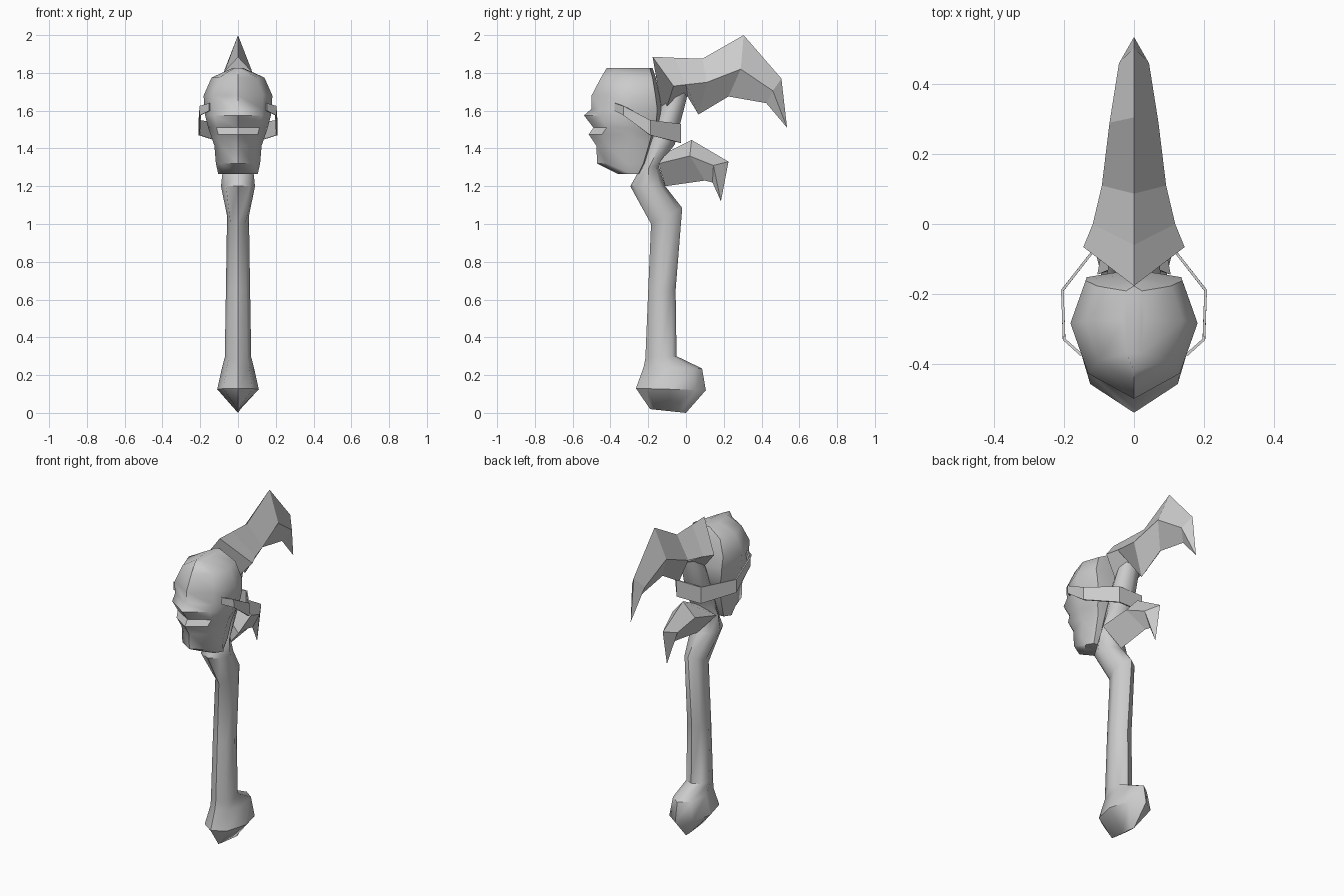
import bpy, bmesh, math

if "Cube" in bpy.data.objects:
    bpy.data.objects.remove(bpy.data.objects["Cube"], do_unlink=True)

GREY = (0.6, 0.6, 0.6, 1.0)
bone = bpy.data.materials.new("bone_grey")
bone.use_nodes = True
bone.diffuse_color = GREY
bone.node_tree.nodes["Principled BSDF"].inputs["Base Color"].default_value = GREY


def loft(name, rings, tip=None, closed=True, smooth=None):
    """Skin a list of point rings, capped at the start and at the end or tip."""
    bm = bmesh.new()
    loops = [[bm.verts.new(p) for p in ring] for ring in rings]
    n = len(loops[0])
    span = n if closed else n - 1
    for a, b in zip(loops, loops[1:]):
        for i in range(span):
            j = (i + 1) % n
            bm.faces.new((a[i], a[j], b[j], b[i]))
    if closed:
        bm.faces.new(loops[0])
        if tip:
            end = bm.verts.new(tip)
            for i in range(n):
                bm.faces.new((loops[-1][i], loops[-1][(i + 1) % n], end))
        else:
            bm.faces.new(loops[-1])
    bmesh.ops.recalc_face_normals(bm, faces=bm.faces)
    mesh = bpy.data.meshes.new(name)
    bm.to_mesh(mesh)
    bm.free()
    mesh.materials.append(bone)
    obj = bpy.data.objects.new(name, mesh)
    bpy.context.collection.objects.link(obj)
    if smooth:
        bpy.ops.object.select_all(action='DESELECT')
        obj.select_set(True)
        bpy.context.view_layer.objects.active = obj
        bpy.ops.object.shade_smooth_by_angle(angle=math.radians(smooth))
    return obj


# Handle: eight-sided rings given by front point, back point and half width
def handle_ring(yf, zf, yb, zb, w):
    ring = []
    for i in range(8):
        a = i * math.pi / 4
        t = (1 - math.cos(a)) / 2
        ring.append((w * math.sin(a), yf + (yb - yf) * t, zf + (zb - zf) * t))
    return ring


handle = [
    (-.19, .02, 0, 0, .004),
    (-.265, .13, .105, .12, .11),
    (-.225, .24, .085, .235, .085),
    (-.215, .29, -.05, .30, .07),
    (-.20, .65, -.055, .65, .064),
    (-.185, 1.0, -.02, 1.085, .058),
    (-.295, 1.2, -.11, 1.2, .09),
    (-.25, 1.28, -.145, 1.31, .08),
    (-.20, 1.45, -.06, 1.42, .075),
    (-.14, 1.6, 0, 1.65, .07),
    (-.08, 1.75, .02, 1.75, .05),
]
loft("handle", [handle_ring(*r) for r in handle], smooth=50)


# Skull: rings given by height, front, back and half width
def skull_ring(z, yf, yb, w):
    half = [(0, 0), (.72, .2), (1, .6), (.76, .94), (0, 1)]
    side = half + [(-x, t) for x, t in half[3:0:-1]]
    return [(x * w, yf + (yb - yf) * t, z) for x, t in side]


skull = [
    (1.825, -.42, -.177, .03),
    (1.775, -.45, -.16, .14),
    (1.68, -.50, -.14, .182),
    (1.61, -.50, -.13, .178),
    (1.575, -.54, -.13, .174),
    (1.51, -.49, -.14, .158),
    (1.475, -.515, -.16, .146),
    (1.415, -.475, -.18, .125),
    (1.32, -.47, -.21, .117),
    (1.265, -.36, -.245, .105),
]
loft("skull", [skull_ring(*r) for r in skull], smooth=50)


# Spikes: diamond sections with a top, side and bottom ridge
def spike(name, sections, tip):
    rings = [[(0, *top), (w, *side), (0, *low), (-w, *side)]
             for top, side, w, low in sections]
    loft(name, rings, tip=(0, *tip))


spike("large_spike", [
    ((-.177, 1.885), (-.066, 1.73), .145, (-.12, 1.56)),
    ((-.06, 1.88), (.0, 1.738), .118, (.008, 1.675)),
    ((.087, 1.875), (.11, 1.75), .092, (.066, 1.58)),
    ((.305, 2.0), (.29, 1.82), .07, (.225, 1.675)),
    ((.505, 1.77), (.46, 1.705), .043, (.425, 1.64)),
], (.535, 1.51))

spike("small_spike", [
    ((-.10, 1.38), (-.145, 1.32), .105, (-.11, 1.2)),
    ((.03, 1.445), (.02, 1.36), .075, (.1, 1.23)),
    ((.225, 1.33), (.145, 1.31), .045, (.14, 1.22)),
], (.185, 1.12))

# Strap: thin band from the cheeks round the back of the handle
half_strap = [
    (.15, -.375, 1.60, 1.64),
    (.2, -.33, 1.575, 1.625),
    (.205, -.19, 1.47, 1.55),
    (.08, -.03, 1.43, 1.53),
]
path = half_strap + [(-x, y, lo, hi) for x, y, lo, hi in reversed(half_strap)]
strap = loft("strap", [[(x, y, lo), (x, y, hi)] for x, y, lo, hi in path], closed=False)
thick = strap.modifiers.new("thickness", 'SOLIDIFY')
thick.thickness = .008
thick.offset = 0
